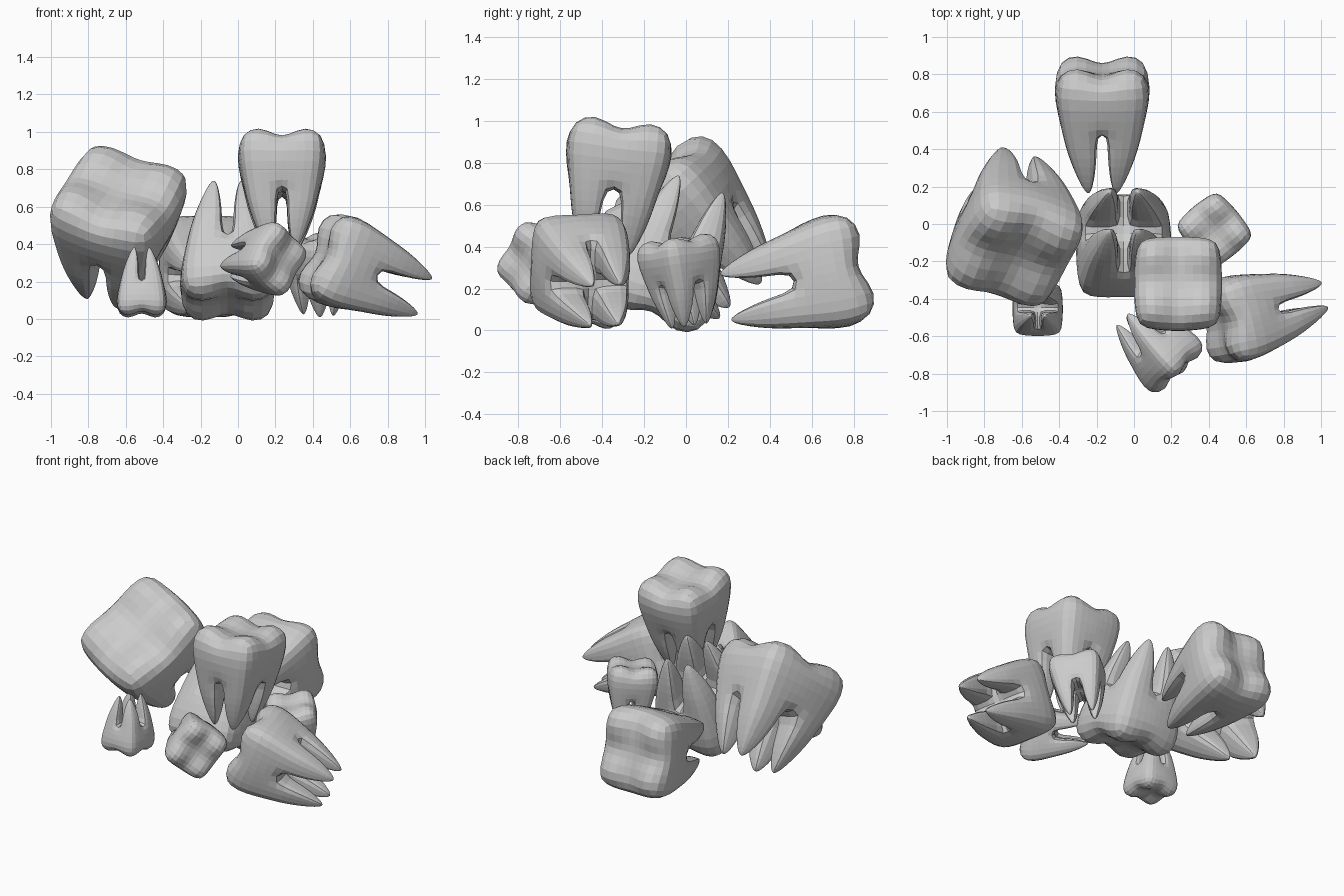
import bpy, bmesh
from mathutils import Vector, Matrix

if "Cube" in bpy.data.objects:
    bpy.data.objects.remove(bpy.data.objects["Cube"])

U = [-1, -0.57, -0.14, 0.14, 0.57, 1]
LAYERS = [(0.0, 0.45), (0.25, 0.50), (0.53, 0.55), (0.76, 0.51)]   # crown height, half width
ROOT = [(0.3, 0.86), (0.65, 0.58), (0.9, 0.30), (1.0, 0.10)]       # root depth, thickness
RING = [(0, 0), (1, 0), (2, 0), (2, 1), (2, 2), (1, 2), (0, 2), (0, 1)]


def tooth_mesh():
    """One four-rooted molar, chewing side towards +z, smoothed once."""
    bm = bmesh.new()
    verts = {}

    def point(i, j, k):
        if (i, j, k) not in verts:
            u, v = U[i], U[j]
            z, h = LAYERS[k]
            x = u * h * (1 - 0.18 * v * v) ** 0.5
            y = v * h * 1.07 * (1 - 0.18 * u * u) ** 0.5
            mid = min(abs(u), abs(v)) < 0.2
            if k == 3:                       # cusps and grooves
                if max(abs(u), abs(v)) < 0.2:
                    z = 0.70
                elif max(abs(u), abs(v)) < 0.9:
                    z = 0.74 if mid else 0.90
                elif mid:
                    z, x, y = 0.69, x * 0.96, y * 0.96
            elif k == 0:                     # arch between the roots
                if mid:
                    z = 0.08
                if abs(v) < 0.2:
                    y *= 1.4
            verts[i, j, k] = bm.verts.new((x, y, z))
        return verts[i, j, k]

    # crown walls
    loop = ([(i, 0) for i in range(5)] + [(5, j) for j in range(5)] +
            [(i, 5) for i in range(5, 0, -1)] + [(0, j) for j in range(5, 0, -1)])
    for k in range(3):
        for a, b in zip(loop, loop[1:] + loop[:1]):
            bm.faces.new((point(*a, k), point(*b, k), point(*b, k + 1), point(*a, k + 1)))

    # chewing surface, and underside between the roots
    for i in range(5):
        for j in range(5):
            cell = [(i, j), (i + 1, j), (i + 1, j + 1), (i, j + 1)]
            bm.faces.new([point(*c, 3) for c in cell])
            if i == 2 or j == 2:
                bm.faces.new([point(*c, 0) for c in cell])

    # four tapering roots
    for bi in (0, 3):
        for bj in (0, 3):
            base = [point(bi + a, bj + b, 0) for a, b in RING]
            c0 = sum((v.co for v in base), Vector()) / 8
            prev = base
            for s, r in ROOT:
                c = Vector((c0.x * (1 - 0.36 * s), c0.y * (1 - 0.14 * s), -0.62 * s))
                ring = []
                for v in base:
                    d = (v.co - c0) * r
                    ring.append(bm.verts.new((c.x + d.x, c.y + d.y, c.z)))
                for n in range(8):
                    m = (n + 1) % 8
                    bm.faces.new((prev[n], prev[m], ring[m], ring[n]))
                prev = ring
            tip = bm.verts.new(c - Vector((0, 0, 0.01)))
            for n in range(0, 8, 2):
                bm.faces.new((prev[n - 1], prev[n], prev[n + 1], tip))

    bmesh.ops.recalc_face_normals(bm, faces=bm.faces)
    me = bpy.data.meshes.new("molar_cage")
    bm.to_mesh(me)
    bm.free()
    ob = bpy.data.objects.new("molar_cage", me)
    bpy.context.collection.objects.link(ob)
    sub = ob.modifiers.new("Subdivision", 'SUBSURF')
    sub.levels = sub.render_levels = 1
    dg = bpy.context.evaluated_depsgraph_get()
    out = bpy.data.meshes.new_from_object(ob.evaluated_get(dg))
    bpy.data.objects.remove(ob)
    return out


def place(name, crown_dir, side, low, high, height=1.0):
    """Turn a molar so its crown faces crown_dir, then fit it to the given bounds."""
    z = Vector(crown_dir).normalized()
    x = Vector(side)
    x = (x - z * x.dot(z)).normalized()
    rot = Matrix((x, z.cross(x), z)).transposed()
    me = MOLAR.copy()
    me.transform(rot.to_4x4() @ Matrix.Diagonal((1, 1, height, 1)))
    lo = Vector([min(v.co[a] for v in me.vertices) for a in range(3)])
    hi = Vector([max(v.co[a] for v in me.vertices) for a in range(3)])
    low, high = Vector(low), Vector(high)
    s = sum(high - low) / sum(hi - lo)
    me.transform(Matrix.Translation((low + high) / 2) @ Matrix.Scale(s, 4)
                 @ Matrix.Translation(-(lo + hi) / 2))
    me.name = name
    ob = bpy.data.objects.new(name, me)
    bpy.context.collection.objects.link(ob)


MOLAR = tooth_mesh()

# the pile: name, crown direction, side direction, bounds
place("upright_molar", (0, 0.13, 1), (1, 0, 0), (0, -0.58, 0.36), (0.47, -0.06, 1.01))
place("back_molar", (0, 0.97, 0.23), (1, 0, 0), (-0.42, 0.17, 0.0), (0.08, 0.89, 0.56))
place("large_molar", (0.05, -0.66, 0.75), (0.92, -0.28, -0.26),
      (-1.0, -0.44, 0.05), (-0.28, 0.41, 0.93), 0.87)
place("small_inverted_molar", (0, -0.08, -1), (1, 0, 0),
      (-0.65, -0.60, 0.01), (-0.38, -0.31, 0.38))
place("centre_inverted_molar", (0, -0.36, -0.93), (1, 0, 0),
      (-0.31, -0.40, 0.0), (0.20, 0.20, 0.73))
place("small_front_molar", (0.68, -0.73, 0.03), (0.6, 0.52, -0.6),
      (-0.10, -0.88, 0.11), (0.37, -0.45, 0.53))
place("small_upright_molar", (0, -0.15, 1), (0.77, 0.64, 0),
      (0.23, -0.23, 0.01), (0.63, 0.16, 0.46))
place("right_molar", (-0.9, -0.25, 0.38), (-0.25, 0.95, 0.05),
      (0.36, -0.78, 0.01), (1.0, -0.23, 0.56))
